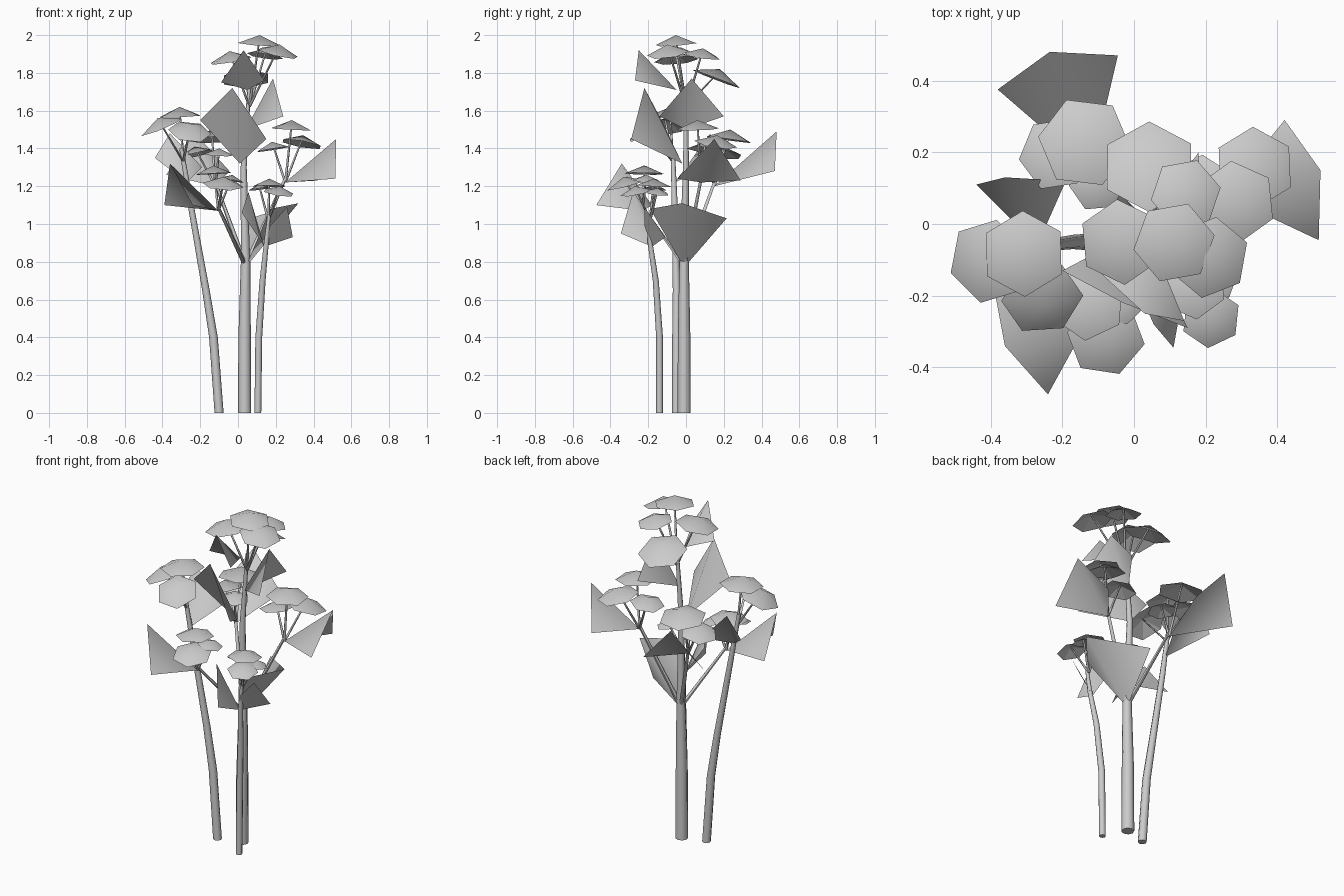
import bpy
import bmesh
import math
import random
from mathutils import Vector, Matrix

random.seed(4)

default_cube = bpy.data.objects.get("Cube")
if default_cube:
    bpy.data.objects.remove(default_cube, do_unlink=True)

# One plain grey for the whole plant
grey = bpy.data.materials.new("plain grey")
grey.use_nodes = True
colour = (0.6, 0.6, 0.6, 1)
grey.diffuse_color = colour
grey.node_tree.nodes["Principled BSDF"].inputs["Base Color"].default_value = colour


def finish(bm, name, sharp_angle=60):
    """Turn a bmesh into a named, shaded object."""
    mesh = bpy.data.meshes.new(name)
    bm.to_mesh(mesh)
    bm.free()
    mesh.materials.append(grey)
    part = bpy.data.objects.new(name, mesh)
    bpy.context.collection.objects.link(part)
    bpy.ops.object.select_all(action='DESELECT')
    part.select_set(True)
    bpy.context.view_layer.objects.active = part
    bpy.ops.object.shade_smooth_by_angle(angle=math.radians(sharp_angle))


def add_tube(bm, path, radii, sides):
    """Sweep a regular polygon along a path of points."""
    rings = []
    for point, radius in zip(path, radii):
        ring = []
        for i in range(sides):
            turn = math.tau * i / sides
            offset = Vector((math.cos(turn), math.sin(turn), 0)) * radius
            ring.append(bm.verts.new(Vector(point) + offset))
        rings.append(ring)
    for low, high in zip(rings, rings[1:]):
        for i in range(sides):
            j = (i + 1) % sides
            bm.faces.new((low[i], low[j], high[j], high[i]))
    bm.faces.new(list(reversed(rings[0])))
    bm.faces.new(rings[-1])


def stem(name, path, radii, sides=8):
    bm = bmesh.new()
    add_tube(bm, path, radii, sides)
    finish(bm, name)


def add_cap(bm, crown_point, normal, radius):
    """Six-sided umbrella: dome above, faceted hollow below."""
    tilt = normal.to_track_quat('Z', 'Y').to_matrix().to_4x4()
    place = Matrix.Translation(crown_point) @ tilt
    spin = random.uniform(0, math.tau)
    rim = []
    for i in range(6):
        turn = spin + math.tau * i / 6
        spot = Vector((math.cos(turn), math.sin(turn), -0.42)) * radius
        rim.append(bm.verts.new(place @ spot))
    crown = bm.verts.new(crown_point)
    under = bm.verts.new(crown_point - normal * radius * 0.08)
    for i in range(6):
        a, b = rim[i], rim[(i + 1) % 6]
        bm.faces.new((a, b, crown))
        hollow = bm.faces.new((b, a, under))
        for edge in hollow.edges:
            if under in edge.verts:
                edge.smooth = False


def flower_cluster(name, hub, caps, lift=1.0):
    """Caps on thin stalks that fan out of one hub; lift turns caps upward."""
    hub = Vector(hub)
    heads, stalks = bmesh.new(), bmesh.new()
    for x, y, z, radius in caps:
        top = Vector((x, y, z))
        normal = ((top - hub).normalized() + Vector((0, 0, lift))).normalized()
        add_cap(heads, top, normal, radius)
        add_tube(stalks, [hub, top - normal * radius * 0.1], [0.008, 0.005], 5)
    finish(heads, name + "_caps", 50)
    finish(stalks, name + "_stalks", 80)


def leaf(name, base, left, tip, right):
    """Kite-shaped leaf folded along its midrib."""
    bm = bmesh.new()
    base, left, tip, right = [bm.verts.new(p) for p in (base, left, tip, right)]
    bm.faces.new((base, tip, left))
    bm.faces.new((base, right, tip))
    finish(bm, name, 80)


# Main stems
stem("centre_stem",
     [(.035, -.01, 0), (.035, -.01, .4), (.04, -.01, .8), (.03, 0, 1.3), (.06, 0, 1.72)],
     [.035, .033, .025, .016, .009])
stem("right_stem",
     [(-.1, -.05, 0), (-.13, -.05, .4), (-.17, -.05, .65), (-.25, -.06, 1.1), (-.3, -.07, 1.4)],
     [.024, .023, .02, .016, .011])
stem("left_stem",
     [(.105, -.14, 0), (.11, -.14, .4), (.13, -.16, .7), (.15, -.19, .9), (.165, -.2, 1.05)],
     [.018, .018, .016, .013, .009])

# Side branches of the centre stem
fork = (.04, -.01, .78)
for side, end in (("front", (-.105, -.23, 1.09)),
                  ("left", (.25, .08, 1.24)),
                  ("back", (-.12, .15, 1.22))):
    stem(side + "_branch", [fork, end], [.014, .009], 6)

# Flower clusters
flower_cluster("top_cluster", (.06, 0, 1.62),
               [(.115, -.055, 2, .115), (-.045, -.055, 1.915, .12),
                (.22, -.1, 1.95, .115), (.15, .09, 1.93, .1),
                (.04, .18, 1.82, .135)])
flower_cluster("right_cluster", (-.29, -.07, 1.33),
               [(-.31, -.085, 1.62, .12), (-.425, -.11, 1.56, .12),
                (-.25, -.23, 1.53, .115)], lift=0.35)
flower_cluster("left_cluster", (.25, .08, 1.22),
               [(.285, .06, 1.55, .115), (.345, .165, 1.47, .115),
                (.18, .1, 1.435, .095)])
flower_cluster("back_cluster", (-.12, .15, 1.2),
               [(-.14, .235, 1.5, .13), (-.23, .2, 1.41, .105),
                (-.1, .11, 1.4, .08)])
flower_cluster("front_cluster", (-.105, -.23, 1.07),
               [(-.13, -.22, 1.31, .105), (-.075, -.33, 1.25, .11),
                (-.03, -.21, 1.26, .07)])
flower_cluster("low_cluster", (.16, -.19, 1.02),
               [(.165, -.17, 1.24, .095), (.22, -.27, 1.2, .085),
                (.23, -.15, 1.19, .065), (.11, -.16, 1.21, .06)])

# Leaves: base, one side, tip, other side
leaf("front_leaf", (.01, -.02, 1.32), (-.2, -.13, 1.55), (-.03, -.22, 1.72), (.15, -.29, 1.45))
leaf("upper_front_leaf", (.05, -.05, 1.71), (-.09, -.14, 1.75), (.03, -.25, 1.92), (.14, -.27, 1.76))
leaf("upper_left_leaf", (.04, 0, 1.5), (.24, -.14, 1.57), (.185, .03, 1.77), (.18, .2, 1.57))
leaf("left_branch_leaf", (.25, .08, 1.22), (.515, -.045, 1.24), (.52, .15, 1.45), (.42, .29, 1.23))
leaf("back_branch_leaf", (-.12, .15, 1.2), (-.045, .47, 1.28), (-.235, .48, 1.49), (-.38, .375, 1.26))
leaf("right_stem_leaf", (-.27, -.06, 1.22), (-.19, .12, 1.3), (-.36, .13, 1.48), (-.44, .11, 1.35))
leaf("front_branch_leaf", (-.105, -.23, 1.07), (-.39, -.18, 1.1), (-.36, -.34, 1.32), (-.24, -.475, 1.1))
leaf("centre_stem_leaf", (.04, -.01, .77), (.17, -.19, 1.08), (.32, -.02, 1.11), (.065, .215, 1.03))
leaf("low_side_leaf", (.14, -.18, .88), (.29, -.11, .93), (.26, -.22, 1.09), (.17, -.22, .99))
leaf("low_front_leaf", (.14, -.18, .88), (.02, -.2, 1.06), (.055, -.28, 1.17), (.11, -.345, .95))
